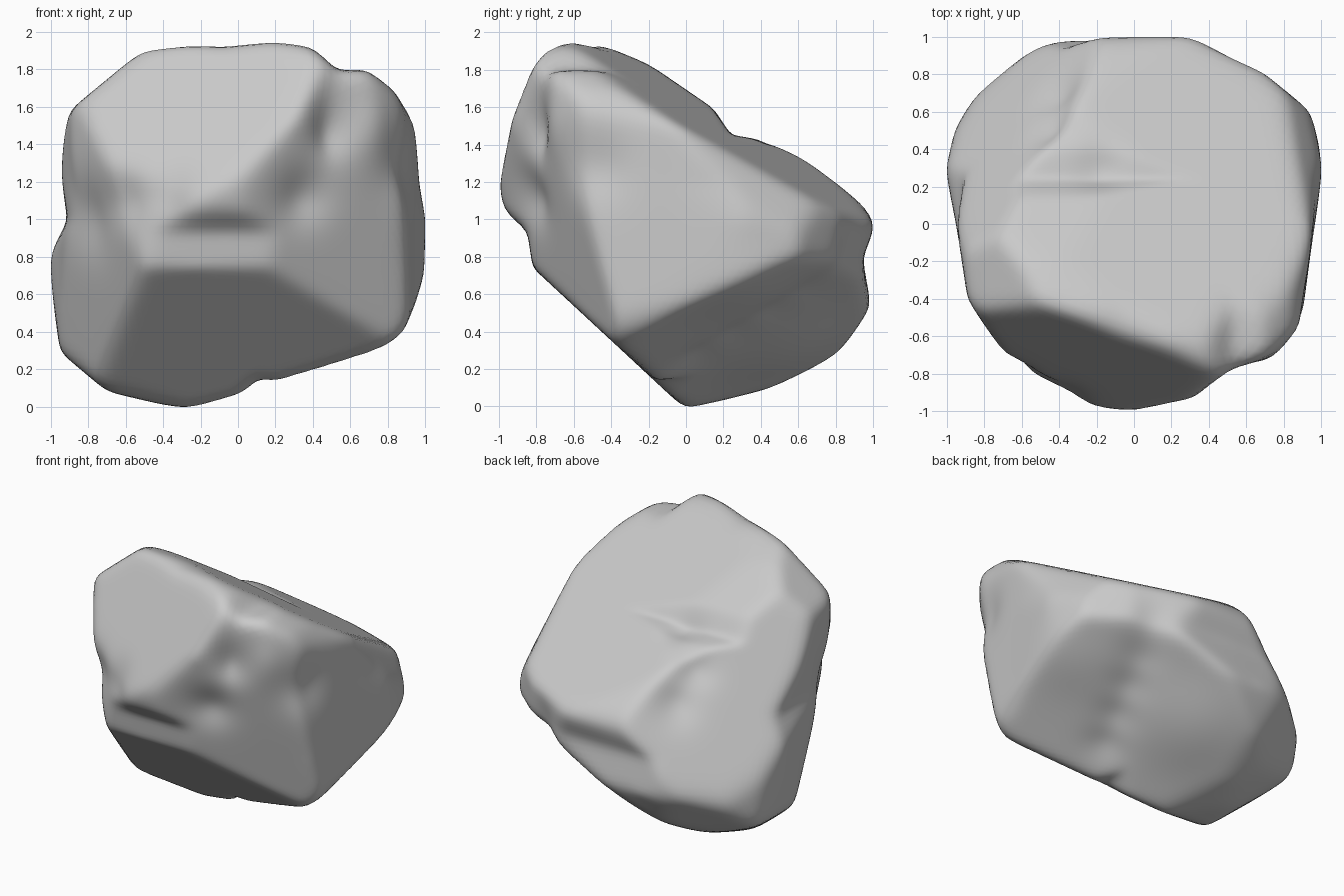
import bpy
import bmesh
from math import exp
from mathutils import Vector

# Remove the default cube
old = bpy.data.objects.get("Cube")
if old:
    bpy.data.objects.remove(old, do_unlink=True)

CENTRE = Vector((0, 0, 1))
SHARPNESS = 90  # how crisp the blend between neighbouring faces is

# Outlines of the boulder along each axis
front_outline = [
    (-.28, -.01), (0, .06), (.11, .16), (.22, .14), (.72, .27), (.88, .4),
    (.96, .56), (1.01, 1), (.97, 1.2), (.96, 1.5), (.83, 1.7), (.67, 1.82),
    (.54, 1.79), (.4, 1.93), (.2, 1.97), (-.08, 1.93), (-.33, 1.96),
    (-.5, 1.92), (-.9, 1.59), (-.97, 1.4), (-.91, 1), (-1.02, .8),
    (-.95, .3), (-.7, .09)]
side_outline = [
    (0, -.01), (.45, .11), (.8, .29), (.98, .55), (.94, .8), (1.02, .98),
    (.95, 1.08), (.65, 1.34), (.4, 1.44), (.24, 1.46), (.15, 1.6),
    (-.2, 1.84), (-.44, 1.94), (-.62, 1.97), (-.77, 1.92), (-.95, 1.68),
    (-1.02, 1.25), (-.97, 1.05), (-.85, .95), (-.82, .75)]
top_outline = [
    (-.15, -1.03), (.32, -.95), (.5, -.79), (.72, -.71), (.89, -.55),
    (.95, -.1), (1.01, .3), (.94, .6), (.69, .81), (.28, 1.01), (.1, 1.01),
    (-.38, .99), (-.6, .91), (-.84, .7), (-.96, .5), (-1.01, .3), (-.95, 0),
    (-.89, -.4), (-.7, -.7), (-.38, -.89)]

# Broken flat faces: outward normal and a point on the face
facets = [
    ((.68, .65, -1.45), (-.25, .05, 0)),     # underside, left
    ((-.15, .3, -.25), (-.6, .87, .5)),      # rear underside, right
    ((-.14, .14, -.39), (-.33, .33, 0)),     # base
    ((.4, -.8, -.2), (.52, -.68, .9)),       # lower front, left
    ((-.8, -.5, -.22), (-.68, -.43, .5)),    # lower front, right
    ((-.3, -.8, .45), (-.5, -.67, 1.5)),     # upper brow
    ((.15, .5, .85), (0, -.2, 1.775)),       # sloping top
    ((1.51, .71, .82), (.93, .6, .96)),      # left shoulder
    ((-.33, .33, .24), (-1, .3, .86)),       # rear right slope
]

# Lumps and hollows: place, radius, amount
bumps = [
    ((.45, -.72, 1.5), .14, -.1),
    ((.66, -.6, 1.52), .13, .05),
    ((.88, -.5, 1.3), .17, -.05),
    ((.35, -.82, 1.14), .15, -.06),
    ((-.6, -.7, 1.12), .14, -.05),
    ((-.35, -.85, 1.15), .12, -.04),
    ((-.86, -.47, 1.05), .22, -.06),
    ((-.42, .72, 1.12), .14, -.05),
    ((-.42, .5, 1.3), .13, -.05),
    ((-.2, .32, 1.46), .12, -.04),
    ((.85, .35, .6), .25, .03),
    ((-.05, .55, .38), .35, .06),
]
# Valley along the underside
bumps += [((.3 + .26 * t, .05 + .83 * t, .29 + .49 * t), .14, -.04)
          for t in (0, .25, .5, .75, 1)]


def outline_hit(direction, outline):
    """Distance from the centre to the outline along a flat direction."""
    best = 50.0
    for a, b in zip(outline, outline[1:] + outline[:1]):
        edge = b - a
        det = direction.cross(edge)
        if abs(det) < 1e-9:
            continue
        t, s = a.cross(edge) / det, a.cross(direction) / det
        if t > 0 and -1e-6 <= s <= 1 + 1e-6:
            best = min(best, t)
    return best


def flatten(v, axes):
    return Vector((v[axes[0]], v[axes[1]]))


outlines = [(axes, [Vector(p) - flatten(CENTRE, axes) for p in points])
            for axes, points in (((0, 2), front_outline),
                                 ((1, 2), side_outline),
                                 ((0, 1), top_outline))]


def surface(direction):
    """Point of the boulder surface in the given direction."""
    reach = [outline_hit(flatten(direction, axes), points)
             for axes, points in outlines]
    for normal, point in facets:
        n = Vector(normal)
        facing = n.dot(direction)
        if facing > 0.02:
            reach.append(n.dot(Vector(point) - CENTRE) / facing)
    r = sum(t ** -SHARPNESS for t in reach) ** (-1 / SHARPNESS)
    p = CENTRE + direction * r
    shift = sum(amount * exp(-((p - Vector(place)).length / radius) ** 2)
                for place, radius, amount in bumps)
    return p + direction * shift


# Boulder body
bm = bmesh.new()
bmesh.ops.create_icosphere(bm, subdivisions=6, radius=1)
for v in bm.verts:
    v.co = surface(v.co.normalized())
for _ in range(3):
    bmesh.ops.smooth_vert(bm, verts=bm.verts, factor=0.5,
                          use_axis_x=True, use_axis_y=True, use_axis_z=True)

# Rest the boulder on the ground
lowest = min(v.co.z for v in bm.verts)
bmesh.ops.translate(bm, verts=bm.verts, vec=(0, 0, -lowest))

mesh = bpy.data.meshes.new("boulder")
bm.to_mesh(mesh)
bm.free()
boulder = bpy.data.objects.new("boulder", mesh)
bpy.context.collection.objects.link(boulder)

# Plain grey stone
stone = bpy.data.materials.new("grey_stone")
stone.use_nodes = True
colour = (.59, .59, .59, 1)
stone.diffuse_color = colour
stone.node_tree.nodes["Principled BSDF"].inputs["Base Color"].default_value = colour
mesh.materials.append(stone)

bpy.context.view_layer.objects.active = boulder
boulder.select_set(True)
bpy.ops.object.shade_smooth()
